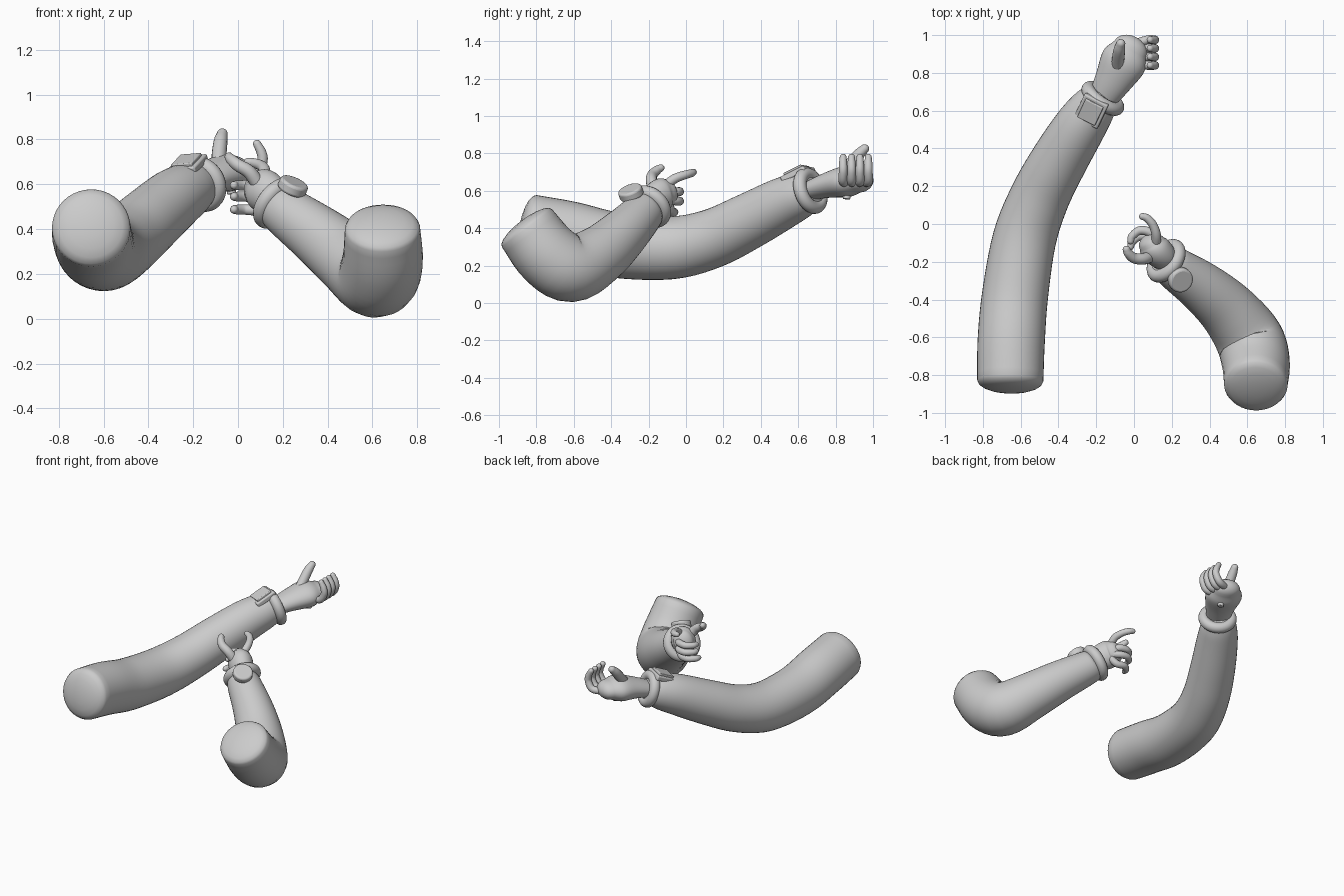
import bpy
import bmesh
from math import sin, cos, pi
from mathutils import Vector, Matrix

if "Cube" in bpy.data.objects:
    bpy.data.objects.remove(bpy.data.objects["Cube"])

grey = bpy.data.materials.new("plain grey")
grey.use_nodes = True
grey.diffuse_color = (0.6, 0.6, 0.6, 1)
grey.node_tree.nodes["Principled BSDF"].inputs["Base Color"].default_value = (0.6, 0.6, 0.6, 1)


def spline(pts, steps):
    """Smooth path through (x, y, z, radius) points."""
    p = [Vector(q) for q in pts]
    p = [2 * p[0] - p[1]] + p + [2 * p[-1] - p[-2]]
    out = []
    for a, b, c, d in zip(p, p[1:], p[2:], p[3:]):
        for i in range(steps):
            t = i / steps
            out.append(0.5 * (2 * b + (c - a) * t + (2 * a - 5 * b + 4 * c - d) * t ** 2
                              + (3 * b - a - 3 * c + d) * t ** 3))
    return out + [p[-2]]


def tube(name, pts, dome=1.0, up=(0, 0, 1), flat=1.0, sides=32, steps=5):
    """Swept limb with domed ends; flat squashes it along the up direction."""
    path = spline(pts, steps)
    pos = [q.to_3d() for q in path]
    rad = [q[3] for q in path]
    dirs = [(pos[min(i + 1, len(pos) - 1)] - pos[max(i - 1, 0)]).normalized()
            for i in range(len(pos))]
    rings = list(zip(pos, rad, dirs))
    caps = [k * pi / 10 for k in range(1, 5)]
    first, last = rings[0], rings[-1]
    start = [(first[0] - first[2] * first[1] * dome * sin(a), first[1] * cos(a), first[2])
             for a in reversed(caps)]
    end = [(last[0] + last[2] * last[1] * dome * sin(a), last[1] * cos(a), last[2])
           for a in caps]
    bm = bmesh.new()
    loops = []
    for centre, r, d in start + rings + end:
        side = d.cross(Vector(up)).normalized()
        top = side.cross(d)
        loops.append([bm.verts.new(centre + r * (side * cos(2 * pi * k / sides)
                                                 + top * flat * sin(2 * pi * k / sides)))
                      for k in range(sides)])
    for a, b in zip(loops, loops[1:]):
        for k in range(sides):
            n = (k + 1) % sides
            bm.faces.new((a[k], a[n], b[n], b[k]))
    for loop, (c, r, d), s in ((loops[0], first, -1), (loops[-1], last, 1)):
        tip = bm.verts.new(c + d * r * dome * s)
        for k in range(sides):
            bm.faces.new((loop[k], loop[(k + 1) % sides], tip))
    bmesh.ops.recalc_face_normals(bm, faces=bm.faces)
    mesh = bpy.data.meshes.new(name)
    bm.to_mesh(mesh)
    bm.free()
    mesh.shade_smooth()
    mesh.materials.append(grey)
    obj = bpy.data.objects.new(name, mesh)
    bpy.context.collection.objects.link(obj)
    return obj


def place(name, loc, normal, along=(1, 0, 0), bevel=0):
    """Name and orient the newest primitive: local z = normal, local x near along."""
    obj = bpy.context.object
    obj.name = name
    z = Vector(normal).normalized()
    y = z.cross(Vector(along)).normalized()
    x = y.cross(z)
    obj.matrix_world = (Matrix.Translation(loc) @ Matrix((x, y, z)).transposed().to_4x4()
                        @ Matrix.Diagonal((*obj.scale, 1)))
    obj.data.materials.append(grey)
    if bevel:
        mod = obj.modifiers.new("soft edge", "BEVEL")
        mod.width = bevel
        mod.segments = 3
    bpy.ops.object.shade_smooth_by_angle()
    return obj


def band(name, loc, axis):
    bpy.ops.mesh.primitive_torus_add(major_radius=0.092, minor_radius=0.036,
                                     major_segments=40, minor_segments=16)
    place(name, loc, axis)


def box(name, size, loc, normal, along, bevel):
    bpy.ops.mesh.primitive_cube_add(size=1)
    obj = bpy.context.object
    for v in obj.data.vertices:
        v.co = Vector((v.co.x * size[0], v.co.y * size[1], v.co.z * size[2]))
    place(name, loc, normal, along, bevel)


def disc(name, r, depth, loc, normal, bevel):
    bpy.ops.mesh.primitive_cylinder_add(radius=r, depth=depth, vertices=40)
    place(name, loc, normal, bevel=bevel)


# Right arm, reaching back
tube("right_arm", [(-.655, -.83, .405, .175), (-.65, -.62, .365, .178),
                   (-.63, -.38, .31, .175), (-.58, -.08, .295, .168),
                   (-.5, .14, .345, .158), (-.4, .33, .435, .15),
                   (-.29, .51, .53, .138), (-.22, .61, .575, .122),
                   (-.17, .67, .6, .1)], dome=0.35, sides=40)
band("right_wrist_band", (-.165, .665, .6), (.55, .8, .3))

# Square device on the right wrist
device_normal, device_dir = Vector((-.25, -.33, .9)).normalized(), (.4, .85, .42)
device_at = Vector((-.225, .6, .685))
box("right_device_base", (.15, .14, .035), device_at, device_normal, device_dir, .008)
box("right_device_face", (.115, .105, .02), device_at + device_normal * .022,
    device_normal, device_dir, .005)

# Right hand: palm up, fingers curled upward
tube("right_palm", [(-.17, .66, .6, .075), (-.11, .76, .63, .1),
                    (-.055, .86, .65, .122), (-.02, .925, .655, .095)],
     dome=0.75, flat=0.68)
for i, finger in enumerate(("little", "ring", "middle", "index")):
    y = .84 + i * .045
    tube("right_" + finger + "_finger",
         [(.0, y * .7 + .27, .645, .024), (.075, y, .65, .024), (.108, y, .7, .023),
          (.105, y, .74, .022), (.085, y, .78, .018)], up=(0, 1, 0), sides=16)
tube("right_thumb", [(-.085, .8, .66, .03), (-.085, .86, .72, .033),
                     (-.078, .92, .79, .031), (-.07, .955, .825, .024)],
     up=(1, 0, 0), sides=16)
disc("right_palm_stud", .02, .04, (-.03, .86, .575), (.1, -.1, -1), .005)

# Left arm, bent sharply at the elbow
tube("left_arm", [(.645, -.85, .4, .168), (.645, -.735, .255, .18),
                  (.61, -.61, .185, .18), (.5, -.46, .26, .157),
                  (.36, -.335, .37, .135), (.21, -.23, .48, .112),
                  (.17, -.19, .515, .095)], dome=0.3, sides=40)
band("left_wrist_band", (.17, -.195, .515), (-.68, .5, .53))

# Round device on the left wrist
disc_normal = Vector((.38, -.32, .86)).normalized()
disc_at = Vector((.245, -.295, .59))
disc("left_device_base", .066, .05, disc_at, disc_normal, .012)

# Left hand: fingers curled across, thumb and index raised
tube("left_palm", [(.18, -.2, .515, .07), (.145, -.165, .55, .09),
                   (.11, -.13, .575, .095), (.09, -.1, .585, .08)],
     dome=0.6, up=(-.5, -.8, .1), flat=0.85)
for finger, z, reach in (("middle", .595, 0), ("ring", .545, 0), ("little", .487, -.03)):
    tube("left_" + finger + "_finger",
         [(.12, -.09, z * .6 + .225, .024), (.085, -.045 + reach, z, .024),
          (.03, -.035 + reach, z, .023), (-.01, -.065 + reach, z, .021),
          (-.018, -.09 + reach, z, .018)], sides=16)
tube("left_index_finger", [(.115, -.12, .62, .026), (.118, -.06, .665, .025),
                           (.1, -.005, .685, .023), (.07, .03, .695, .021),
                           (.045, .04, .7, .018)], sides=16)
tube("left_thumb", [(.09, -.17, .6, .032), (.05, -.185, .655, .03),
                    (.0, -.18, .685, .028), (-.03, -.155, .71, .024),
                    (-.04, -.135, .722, .02)], sides=16)
